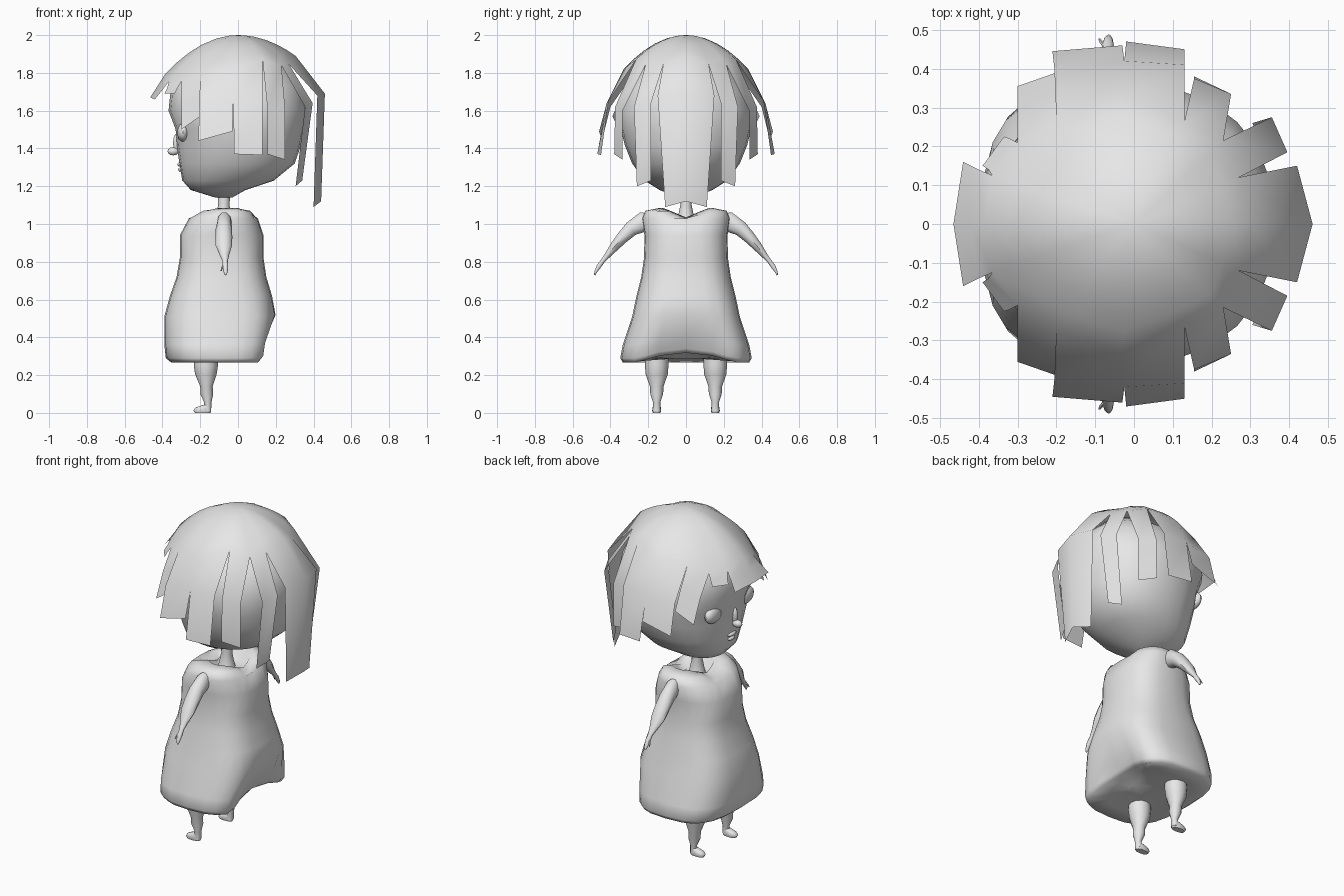
import bpy, bmesh, math
from mathutils import Vector

grey = bpy.data.materials.new("plain grey")
grey.diffuse_color = (0.8, 0.8, 0.8, 1)


def finish(name, bm, angle=50, closed=True):
    bmesh.ops.remove_doubles(bm, verts=bm.verts, dist=0.0005)
    if closed:
        bmesh.ops.recalc_face_normals(bm, faces=bm.faces)
    me = bpy.data.meshes.new(name)
    bm.to_mesh(me)
    bm.free()
    me.materials.append(grey)
    ob = bpy.data.objects.new(name, me)
    bpy.context.collection.objects.link(ob)
    bpy.ops.object.select_all(action='DESELECT')
    ob.select_set(True)
    bpy.context.view_layer.objects.active = ob
    bpy.ops.object.shade_smooth_by_angle(angle=math.radians(angle))
    return ob


def loft(name, rings, angle=50):
    """Skin closed rings of equal length and close both ends."""
    bm = bmesh.new()
    rows = [[bm.verts.new(p) for p in r] for r in rings]
    n = len(rows[0])
    for a, b in zip(rows, rows[1:]):
        for i in range(n):
            j = (i + 1) % n
            bm.faces.new((a[i], a[j], b[j], b[i]))
    bm.faces.new(rows[0][::-1])
    bm.faces.new(rows[-1])
    return finish(name, bm, angle)


def section(z, x0, x1, ry, n=24, power=2.2):
    """Horizontal rounded outline from x0 to x1, half width ry."""
    pts = []
    for i in range(n):
        t = 2 * math.pi * i / n
        c, s = math.cos(t), math.sin(t)
        e = 2 / power
        pts.append(Vector(((x0 + x1) / 2 + (x1 - x0) / 2 * math.copysign(abs(c) ** e, c),
                           ry * math.copysign(abs(s) ** e, s), z)))
    return pts


def tube(name, path, n=10):
    """Path entries: centre x, y, z, half size along x, half size across."""
    pts = [Vector(p[:3]) for p in path]
    rings = []
    for i, p in enumerate(path):
        d = (pts[min(i + 1, len(pts) - 1)] - pts[max(i - 1, 0)]).normalized()
        side = Vector((1, 0, 0))
        up = d.cross(side).normalized()
        rings.append([pts[i] + side * p[3] * math.cos(2 * math.pi * k / n)
                      + up * p[4] * math.sin(2 * math.pi * k / n) for k in range(n)])
    return loft(name, rings)


def ball(name, centre, size, seg=14):
    bm = bmesh.new()
    bmesh.ops.create_uvsphere(bm, u_segments=seg, v_segments=seg // 2 + 1, radius=1)
    for v in bm.verts:
        v.co = Vector(centre) + Vector(v.co[k] * size[k] for k in range(3))
    return finish(name, bm)


# Head, from the chin to the crown hidden under the hair
loft("head", [section(*r) for r in [
    (1.14, -0.12, -0.03, 0.04), (1.18, -0.25, 0.04, 0.14), (1.23, -0.295, 0.19, 0.22),
    (1.32, -0.31, 0.30, 0.285), (1.42, -0.325, 0.335, 0.325), (1.50, -0.33, 0.35, 0.345),
    (1.60, -0.368, 0.365, 0.36), (1.72, -0.355, 0.345, 0.32), (1.80, -0.31, 0.285, 0.26),
    (1.87, -0.2, 0.21, 0.16)]])

# Face
ball("nose", (-0.343, 0, 1.385), (0.032, 0.022, 0.022), 10)
ball("nose_bridge", (-0.325, 0, 1.43), (0.02, 0.016, 0.05), 10)
ball("upper_lip", (-0.305, 0, 1.315), (0.018, 0.04, 0.012), 10)
ball("lower_lip", (-0.302, 0, 1.288), (0.016, 0.032, 0.012), 10)
for s in (1, -1):
    ball("eye", (-0.29, 0.155 * s, 1.485), (0.032, 0.068, 0.05))

# Hair cap: roots run from the back of the head to the front on one side
roots = [(0.305, 0, 1.89), (0.27, 0.12, 1.845), (0.23, 0.215, 1.84), (0.13, 0.265, 1.87),
         (-0.03, 0.33, 1.82), (-0.20, 0.275, 1.80), (-0.30, 0.21, 1.755),
         (-0.365, 0.125, 1.755), (-0.385, 0, 1.795)]
mirror = lambda p: Vector((p[0], -p[1], p[2]))
rim = [Vector(p) for p in roots] + [mirror(p) for p in roots[-2:0:-1]]
bm = bmesh.new()
rows = []
for t in (0.12, 0.3, 0.5, 0.68, 0.85, 1):
    rows.append([bm.verts.new((p.x * t, p.y * t, 2 - (2 - p.z) * t ** 2)) for p in rim])
top = bm.verts.new((0, 0, 2))
for i in range(len(rim)):
    j = (i + 1) % len(rim)
    bm.faces.new((rows[0][i], rows[0][j], top))
    for a, b in zip(rows, rows[1:]):
        bm.faces.new((b[i], b[j], a[j], a[i]))

# Hair locks: bend pair and tip pair hanging from each pair of roots
locks = [
    ((0.46, 0, 1.69), (0.42, 0.15, 1.68), (0.44, 0, 1.12), (0.40, 0.11, 1.09)),
    ((0.395, 0.185, 1.64), (0.355, 0.275, 1.62), (0.34, 0.185, 1.23), (0.305, 0.26, 1.20)),
    ((0.25, 0.335, 1.60), (0.155, 0.375, 1.62), (0.25, 0.335, 1.34), (0.155, 0.38, 1.37)),
    ((0.13, 0.41, 1.65), (-0.025, 0.42, 1.64), (0.13, 0.45, 1.365), (-0.02, 0.47, 1.37)),
    ((-0.025, 0.42, 1.64), (-0.205, 0.40, 1.62), (-0.03, 0.46, 1.49), (-0.21, 0.445, 1.44)),
    ((-0.20, 0.34, 1.68), (-0.30, 0.29, 1.64), (-0.20, 0.39, 1.57), (-0.30, 0.355, 1.50)),
    ((-0.32, 0.22, 1.72), (-0.375, 0.14, 1.72), (-0.335, 0.225, 1.69), (-0.39, 0.15, 1.69)),
    ((-0.40, 0.14, 1.71), (-0.42, 0, 1.74), (-0.44, 0.16, 1.66), (-0.465, 0, 1.67)),
]
for side in (Vector, mirror):
    for i, (m0, m1, b0, b1) in enumerate(locks):
        chain = [(roots[i], roots[i + 1]), (m0, m1), (b0, b1)]
        pairs = [[bm.verts.new(side(p)) for p in pair] for pair in chain]
        for (a, b), (c, d) in zip(pairs, pairs[1:]):
            bm.faces.new((c, d, b, a) if side is Vector else (a, b, d, c))
finish("hair", bm, 70, closed=False)

# Neck
loft("neck", [section(z, -0.075 - r, -0.075 + r, r, 12, 2) for z, r in
              [(0.98, 0.06), (1.04, 0.042), (1.10, 0.03), (1.20, 0.036)]])

# Dress: shallow underside, flared skirt, bodice and dipped neckline
rings = [section(*r) for r in [
    (0.285, -0.2, 0.0, 0.1, 24, 2.5), (0.275, -0.30, 0.10, 0.24, 24, 2.8),
    (0.268, -0.355, 0.16, 0.335, 24, 3), (0.29, -0.382, 0.175, 0.348, 24, 3),
    (0.36, -0.39, 0.185, 0.335, 24, 3), (0.51, -0.39, 0.21, 0.285, 24, 3),
    (0.62, -0.36, 0.18, 0.262, 24, 2.9), (0.72, -0.325, 0.15, 0.237, 24, 2.8),
    (0.82, -0.308, 0.135, 0.222, 24, 2.7), (0.94, -0.308, 0.135, 0.22, 24, 2.6),
    (1.03, -0.26, 0.105, 0.235, 24, 2.5), (1.07, -0.20, 0.08, 0.215, 24, 2.5),
    (1.085, -0.14, 0.035, 0.14, 24, 2.5), (1.05, -0.13, 0.01, 0.08, 24, 2.5)]]
for ring in rings[-3:]:
    for p in ring:
        p.z -= 0.05 * max(0, 1 - abs(p.y) / 0.12)
# Hollow in the middle of the back hem
for ring in rings[1:6]:
    for p in ring:
        if p.x > 0:
            w = max(0, 1 - (p.y / 0.25) ** 2) * min(1, (0.55 - p.z) / 0.25)
            p.x -= 0.07 * w
            p.z += 0.05 * w
loft("dress", rings, 80)

for s in (1, -1):
    # Arm and hand
    tube("arm", [(x, y * s, z, a, b) for x, y, z, a, b in [
        (-0.07, 0.17, 1.01, 0.032, 0.05), (-0.072, 0.23, 1.01, 0.038, 0.055),
        (-0.075, 0.29, 0.975, 0.043, 0.042), (-0.075, 0.335, 0.93, 0.045, 0.034),
        (-0.075, 0.375, 0.885, 0.043, 0.027), (-0.072, 0.415, 0.835, 0.025, 0.017),
        (-0.068, 0.44, 0.805, 0.014, 0.012), (-0.067, 0.462, 0.775, 0.015, 0.013),
        (-0.066, 0.477, 0.748, 0.011, 0.008), (-0.065, 0.484, 0.73, 0.005, 0.004)]])
    tube("thumb", [(-0.075, 0.458 * s, 0.785, 0.006, 0.006),
                   (-0.084, 0.468 * s, 0.768, 0.005, 0.005),
                   (-0.089, 0.476 * s, 0.752, 0.003, 0.003)], 6)
    # Leg
    tube("leg", [(x, 0.155 * s, z, a, b) for x, z, a, b in [
        (-0.17, 0.36, 0.06, 0.06), (-0.17, 0.25, 0.064, 0.062), (-0.17, 0.205, 0.057, 0.059),
        (-0.167, 0.14, 0.033, 0.036), (-0.165, 0.10, 0.034, 0.034), (-0.16, 0.055, 0.019, 0.019),
        (-0.162, 0.01, 0.02, 0.022)]], 12)
    # Foot pointing forward
    foot = loft("foot", [section(*r, 12, 2.5) for r in [
        (0.0, -0.228, -0.145, 0.02), (0.012, -0.236, -0.142, 0.024),
        (0.028, -0.225, -0.142, 0.022), (0.042, -0.185, -0.143, 0.017)]])
    foot.location.y = 0.155 * s
